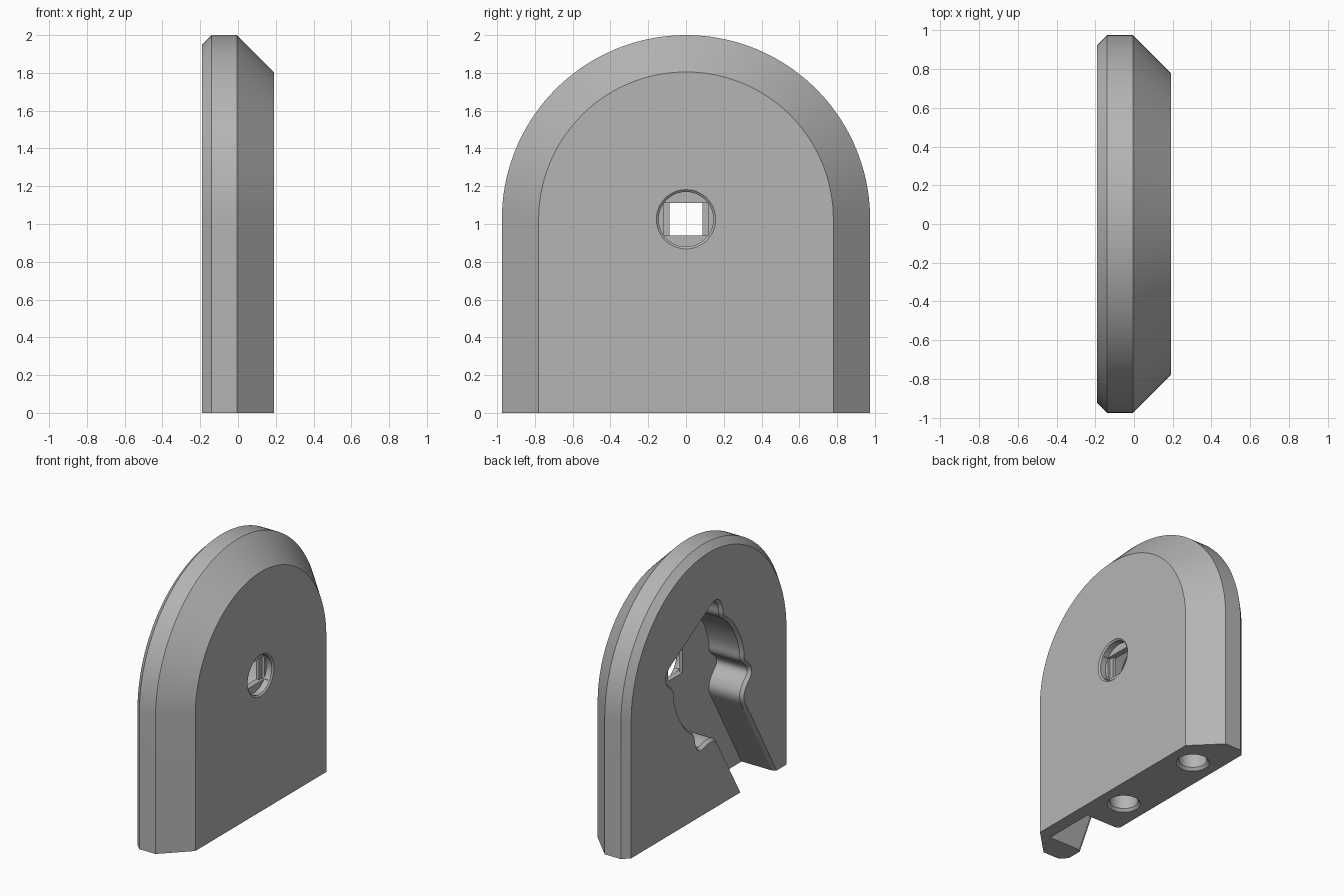
import bpy, bmesh
from math import sin, cos, pi, radians
from mathutils import Vector

RADIUS, AXIS_Z = 0.975, 1.025      # arch radius and height of the pivot axis

old = bpy.data.objects.get("Cube")
if old:
    bpy.data.objects.remove(old, do_unlink=True)

grey = bpy.data.materials.new("plain grey")
grey.use_nodes = True
colour = (0.46, 0.46, 0.46, 1)
grey.diffuse_color = colour
grey.node_tree.nodes["Principled BSDF"].inputs["Base Color"].default_value = colour


def loft(name, rings):
    """Closed solid through rings with equal point counts."""
    bm = bmesh.new()
    loops = [[bm.verts.new(p) for p in ring] for ring in rings]
    n = len(loops[0])
    for a, b in zip(loops, loops[1:]):
        for i in range(n):
            j = (i + 1) % n
            bm.faces.new((a[i], a[j], b[j], b[i]))
    bm.faces.new(loops[0])
    bm.faces.new(loops[-1])
    bmesh.ops.recalc_face_normals(bm, faces=bm.faces)
    mesh = bpy.data.meshes.new(name)
    bm.to_mesh(mesh)
    bm.free()
    mesh.materials.append(grey)
    obj = bpy.data.objects.new(name, mesh)
    bpy.context.collection.objects.link(obj)
    return obj


def arch(x, inset):
    r = RADIUS - inset
    arc = [(x, r * cos(pi * i / 72), AXIS_Z + r * sin(pi * i / 72)) for i in range(73)]
    return [(x, r, 0)] + arc + [(x, -r, 0)]


def circle(r, place, n=48):
    return [place(r * cos(2 * pi * i / n), r * sin(2 * pi * i / n)) for i in range(n)]


def rectangle(x, half_y, half_z):
    return [(x, sy * half_y, AXIS_Z + sz * half_z)
            for sy, sz in ((-1, -1), (1, -1), (1, 1), (-1, 1))]


def cut(target, cutter):
    cutter.hide_render = True
    mod = target.modifiers.new("cut", "BOOLEAN")
    mod.operation, mod.solver, mod.object = "DIFFERENCE", "EXACT", cutter
    bpy.context.view_layer.objects.active = target
    bpy.ops.object.modifier_apply(modifier=mod.name)
    bpy.data.objects.remove(cutter, do_unlink=True)


# Arched plate: wide bevel on +x, narrow bevel on -x
plate = loft("arched_plate", [arch(-0.19, 0.05), arch(-0.14, 0),
                              arch(-0.005, 0), arch(0.19, 0.195)])

# Keyed recess with a slanted slot running out through the bottom
half = [(0.27, 0.42), (0.35, 0.41), (0.36, 0.33), (0.32, 0.25), (0.37, 0.16),
        (0.39, 0), (0.37, -0.16), (0.32, -0.25), (0.36, -0.33), (0.35, -0.4),
        (0.25, -0.42), (0.172, -0.48), (0.172, -0.6)]
for _ in range(2):                 # round the outline by corner cutting
    smooth = [half[0]]
    for (a, b), (c, d) in zip(half, half[1:]):
        smooth += [(0.75 * a + 0.25 * c, 0.75 * b + 0.25 * d),
                   (0.25 * a + 0.75 * c, 0.25 * b + 0.75 * d)]
    half = smooth + [half[-1]]
half.append((0.172, -1.6))
outline = [Vector(p) for p in half + [(-u, v) for u, v in reversed(half)]]


def recess(x, grow):
    ring = []
    for i, p in enumerate(outline):
        before = (p - outline[i - 1]).normalized()
        after = (outline[(i + 1) % len(outline)] - p).normalized()
        t = (before + after).normalized()
        u, v = p + Vector((-t.y, t.x)) * grow
        c, s = cos(radians(30)), sin(radians(30))
        ring.append((x, c * u + s * v, AXIS_Z - s * u + c * v))
    return ring


cut(plate, loft("recess_cutter", [recess(0.09, 0), recess(-0.165, 0),
                                  recess(-0.19, 0.018), recess(-0.25, 0.018)]))

# Spindle opening: round bore, shallow cross band and square through-hole
def bore(x, r):
    return circle(r, lambda a, b: (x, a, AXIS_Z + b))


cut(plate, loft("bore_cutter", [bore(0.135, 0.145), bore(0.18, 0.145),
                                bore(0.19, 0.157), bore(0.25, 0.157)]))
cut(plate, loft("band_cutter", [rectangle(0.115, 0.12, 0.087), rectangle(0.17, 0.12, 0.087)]))
cut(plate, loft("square_cutter", [rectangle(0.05, 0.087, 0.087), rectangle(0.25, 0.087, 0.087)]))

# Countersunk screw holes in the underside
for y in (-0.11, 0.63):
    def ring(z, r):
        return circle(r, lambda a, b: (a, y + b, z))
    cut(plate, loft("screw_cutter", [ring(-0.1, 0.115), ring(0, 0.115),
                                     ring(0.02, 0.098), ring(0.28, 0.098)]))

# Smooth curved walls, crisp edges
bpy.ops.object.select_all(action="DESELECT")
plate.select_set(True)
bpy.context.view_layer.objects.active = plate
bpy.ops.object.shade_smooth_by_angle(angle=radians(30))
